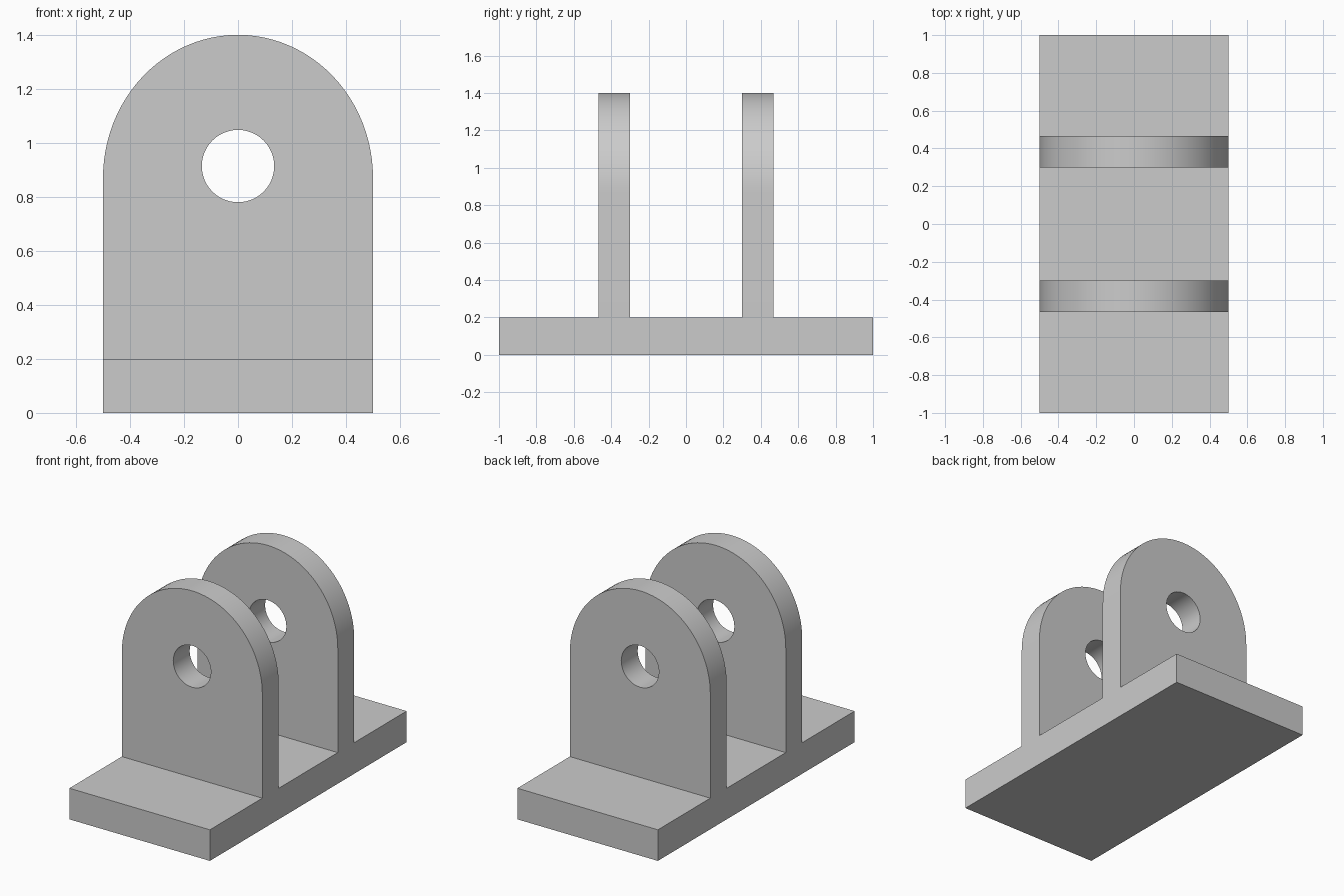
import bpy, bmesh, math

cube = bpy.data.objects.get("Cube")
if cube:
    bpy.data.objects.remove(cube, do_unlink=True)

HALF_W, BASE_TOP = 0.5, 0.2
SPRING, ARCH_RISE = 0.87, 0.53
HOLE_Z, HOLE_R = 0.914, 0.134
LUG_INNER, LUG_THICK = 0.3, 0.167

grey = bpy.data.materials.new("plain grey")
grey.use_nodes = True
grey.diffuse_color = (0.6, 0.6, 0.6, 1)
grey.node_tree.nodes["Principled BSDF"].inputs["Base Color"].default_value = grey.diffuse_color


def finish(bm, name):
    bmesh.ops.recalc_face_normals(bm, faces=bm.faces)
    mesh = bpy.data.meshes.new(name)
    bm.to_mesh(mesh)
    bm.free()
    mesh.materials.append(grey)
    obj = bpy.data.objects.new(name, mesh)
    bpy.context.collection.objects.link(obj)
    bpy.ops.object.select_all(action="DESELECT")
    obj.select_set(True)
    bpy.context.view_layer.objects.active = obj
    bpy.ops.object.shade_smooth_by_angle(angle=math.radians(30))
    return obj


def arc(rx, rz, cz, end, steps):
    return [(rx * math.cos(end * i / steps), cz + rz * math.sin(end * i / steps))
            for i in range(steps + 1)]


def lug(name, y):
    """Arched upright plate with a round pin hole, its front face at y."""
    bm = bmesh.new()
    outline = [(-HALF_W, BASE_TOP), (HALF_W, BASE_TOP)]
    outline += arc(HALF_W, ARCH_RISE, SPRING, math.pi, 48)
    hole = arc(HOLE_R, HOLE_R, HOLE_Z, math.tau, 48)[:-1]
    edges = []
    for loop in (outline, hole):
        verts = [bm.verts.new((x, y, z)) for x, z in loop]
        edges += [bm.edges.new((v, verts[i - 1])) for i, v in enumerate(verts)]
    bmesh.ops.triangle_fill(bm, edges=edges, use_beauty=True)
    back = bmesh.ops.extrude_face_region(bm, geom=bm.faces[:], use_keep_orig=True)
    moved = [g for g in back["geom"] if isinstance(g, bmesh.types.BMVert)]
    bmesh.ops.translate(bm, verts=moved, vec=(0, LUG_THICK, 0))
    return finish(bm, name)


# Base plate
bm = bmesh.new()
bmesh.ops.create_cube(bm, size=1)
bmesh.ops.scale(bm, verts=bm.verts, vec=(2 * HALF_W, 2, BASE_TOP))
bmesh.ops.translate(bm, verts=bm.verts, vec=(0, 0, BASE_TOP / 2))
finish(bm, "base_plate")

# Pair of lugs
lug("front_lug", -LUG_INNER - LUG_THICK)
lug("back_lug", LUG_INNER)
